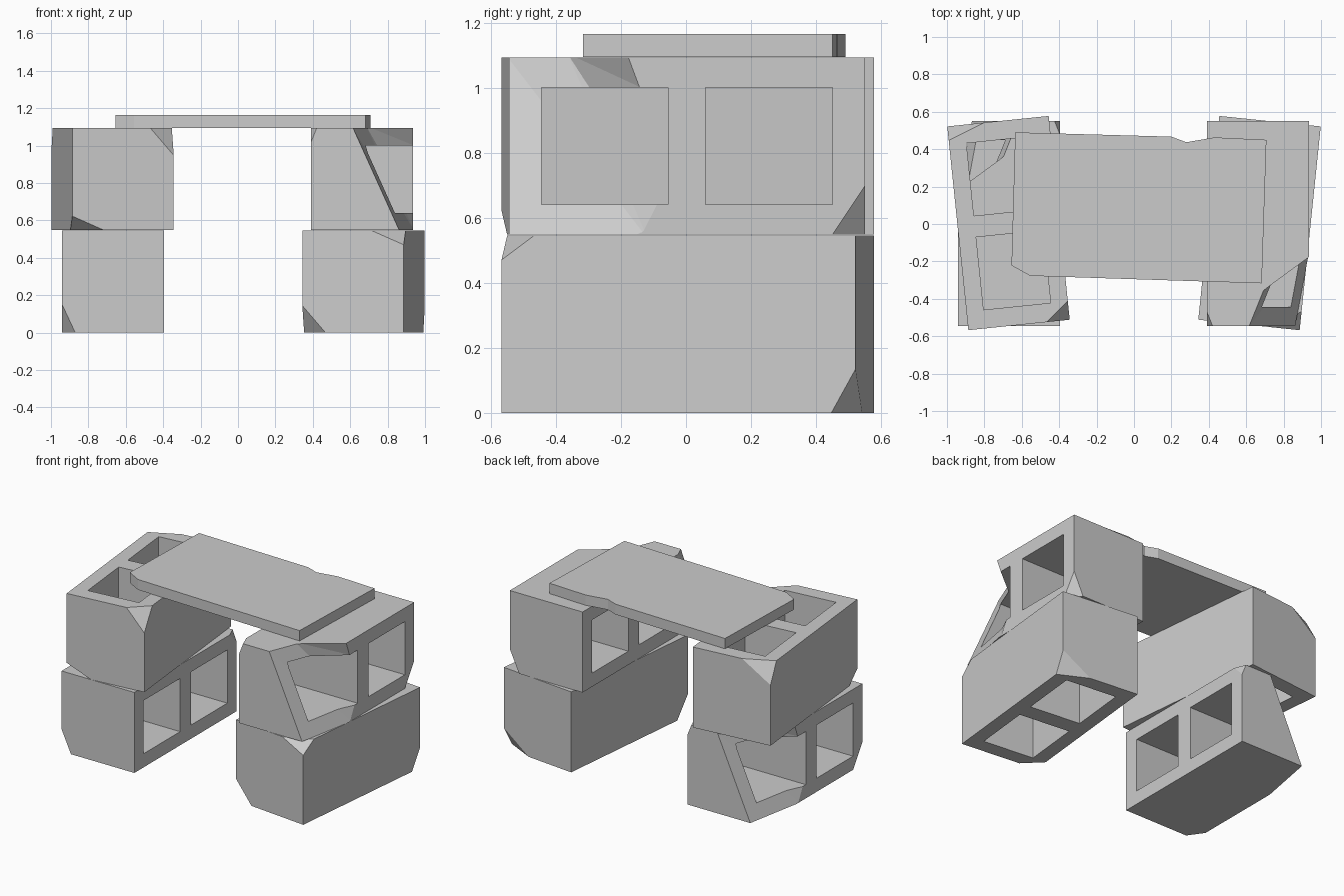
import bpy, bmesh
from math import radians, pi
from mathutils import Vector, Matrix

cube = bpy.data.objects.get("Cube")
if cube:
    bpy.data.objects.remove(cube, do_unlink=True)

concrete = bpy.data.materials.new("concrete_grey")
concrete.use_nodes = True
GREY = (0.6, 0.6, 0.6, 1)
concrete.diffuse_color = GREY
concrete.node_tree.nodes["Principled BSDF"].inputs["Base Color"].default_value = GREY

HALF = Vector((0.2725, 0.5475, 0.2725))


def to_object(name, bm):
    bmesh.ops.recalc_face_normals(bm, faces=bm.faces[:])
    mesh = bpy.data.meshes.new(name)
    bm.to_mesh(mesh)
    bm.free()
    mesh.materials.append(concrete)
    obj = bpy.data.objects.new(name, mesh)
    bpy.context.collection.objects.link(obj)
    return obj


def add_box(bm, centre, size):
    bmesh.ops.create_cube(bm, size=1, matrix=Matrix.Translation(centre) @ Matrix.Diagonal((*size, 1)))


def chip_corner(bm, signs, cuts):
    # Slice one corner off with a plane crossing its three edges
    signs = Vector(signs)
    corner = HALF * signs
    normal = Vector([s / c for s, c in zip(signs, cuts)])
    point = corner - Vector((signs.x * cuts[0], 0, 0))
    cut = bmesh.ops.bisect_plane(bm, geom=bm.verts[:] + bm.edges[:] + bm.faces[:],
                                 plane_co=point, plane_no=normal, clear_outer=True)
    edges = [e for e in cut["geom_cut"] if isinstance(e, bmesh.types.BMEdge)]
    bmesh.ops.holes_fill(bm, edges=edges, sides=0)


def hollow_cutter(axis):
    # Two rectangular cores running along the given axis
    bm = bmesh.new()
    for y in (-0.2525, 0.2525):
        size = [0.36, 0.39, 0.36]
        size[axis] = 0.8
        add_box(bm, (0, y, 0), size)
    return to_object("core_cutter", bm)


def break_cutter(points):
    # Convex lump removed where a corner has broken away into the core
    bm = bmesh.new()
    for p in points:
        bm.verts.new(p)
    hull = bmesh.ops.convex_hull(bm, input=bm.verts[:])
    bmesh.ops.delete(bm, geom=[v for v in hull["geom_interior"] if isinstance(v, bmesh.types.BMVert)],
                     context="VERTS")
    return to_object("break_cutter", bm)


def build_block(name, chips, cutters):
    bm = bmesh.new()
    add_box(bm, (0, 0, 0), HALF * 2)
    for signs, cuts in chips:
        chip_corner(bm, signs, cuts)
    obj = to_object(name, bm)
    for cutter in cutters:
        cutter.hide_render = True
        mod = obj.modifiers.new("cut", "BOOLEAN")
        mod.object, mod.operation, mod.solver = cutter, "DIFFERENCE", "EXACT"
    graph = bpy.context.evaluated_depsgraph_get()
    mesh = bpy.data.meshes.new_from_object(obj.evaluated_get(graph))
    obj.modifiers.clear()
    obj.data = mesh
    for cutter in cutters:
        bpy.data.objects.remove(cutter, do_unlink=True)
    return obj


def place(obj, location, rotation):
    obj.location = location
    obj.rotation_euler = rotation


def place_twin(obj, name, location, rotation):
    twin = bpy.data.objects.new(name, obj.data)
    bpy.context.collection.objects.link(twin)
    place(twin, location, rotation)


# Blocks lying with their cores sideways, one corner broken open
broken = break_cutter([
    (-0.055, -0.56, 0.285), (0.2025, -0.56, -0.0375), (0.2025, -0.56, -0.285),
    (0.285, -0.12, -0.285), (0.285, -0.066, -0.18), (0.285, -0.175, 0.285),
    (0.285, -0.135, 0.1775), (0.0225, -0.3675, 0.285), (0.09, -0.325, 0.1775),
    (0.285, -0.56, 0.285), (0.285, -0.56, -0.285)])
side_block = build_block("upper_left_block",
                         [((1, 1, -1), (0.07, 0.10, 0.15)), ((-1, -1, 1), (0.03, 0.075, 0.075))],
                         [hollow_cutter(0), broken])
place(side_block, (0.6625, 0.0025, 0.8205), (0, 0, 0))
place_twin(side_block, "lower_right_block", (-0.6675, 0.0025, 0.2725), (0, 0, pi))

# Blocks standing with their cores upright, turned slightly
TILT = radians(5.9)
upright_block = build_block("lower_left_block",
                            [((1, -1, 1), (0.17, 0.10, 0.075)), ((1, 1, -1), (0.20, 0.075, 0.135)),
                             ((-1, -1, -1), (0.125, 0.10, 0.145))],
                            [hollow_cutter(2)])
place(upright_block, (0.671, 0.005, 0.2725), (0, 0, -TILT))
place_twin(upright_block, "upper_right_block", (-0.671, 0.005, 0.8205), (0, pi, TILT))

# Slab with chipped edges bridging the two stacks
outline = [(-0.635, 0.49), (-0.655, -0.222), (-0.555, -0.277), (0.683, -0.317),
           (0.708, 0.45), (0.43, 0.463), (0.28, 0.437), (0.2, 0.467)]
bm = bmesh.new()
face = bm.faces.new([bm.verts.new((x, y, 1.095)) for x, y in outline])
top = bmesh.ops.extrude_face_region(bm, geom=[face], use_keep_orig=True)
bmesh.ops.translate(bm, vec=(0, 0, 0.07),
                    verts=[v for v in top["geom"] if isinstance(v, bmesh.types.BMVert)])
to_object("top_slab", bm)
